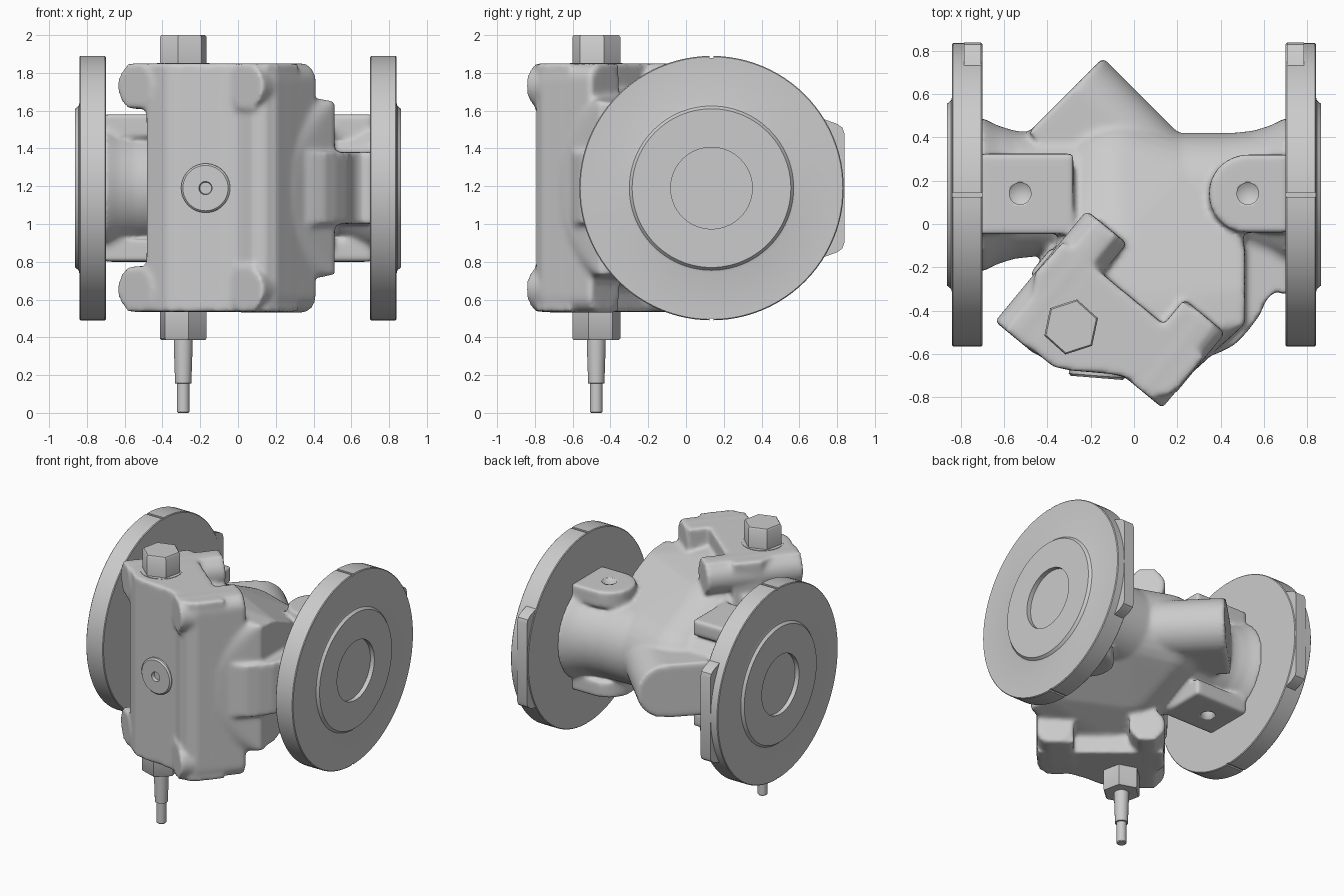
import bpy, bmesh, math
from mathutils import Vector, Matrix

if "Cube" in bpy.data.objects:
    bpy.data.objects.remove(bpy.data.objects["Cube"])

YC, ZC = 0.135, 1.19                      # pipe axis
A = math.radians(39.5)
C, S = math.cos(A), math.sin(A)


def uv(u, v):
    """Slanted bonnet coordinates to x, y."""
    return (u * C + v * S, -u * S + v * C)


def smooth_by_angle():
    bpy.ops.object.shade_smooth_by_angle(angle=math.radians(35))


def finish(bm, name, smooth=True):
    bmesh.ops.recalc_face_normals(bm, faces=bm.faces)
    me = bpy.data.meshes.new(name)
    bm.to_mesh(me)
    bm.free()
    ob = bpy.data.objects.new(name, me)
    bpy.context.collection.objects.link(ob)
    bpy.ops.object.select_all(action='DESELECT')
    bpy.context.view_layer.objects.active = ob
    ob.select_set(True)
    if smooth:
        smooth_by_angle()
    return ob


def prism(bm, pts, z0, z1, mat=Matrix()):
    rings = [[bm.verts.new(mat @ Vector((x, y, z))) for x, y in pts] for z in (z0, z1)]
    n = len(pts)
    bm.faces.new(rings[0][::-1])
    bm.faces.new(rings[1])
    for i in range(n):
        j = (i + 1) % n
        bm.faces.new((rings[0][i], rings[0][j], rings[1][j], rings[1][i]))


def uv_box(bm, u0, u1, v0, v1, z0, z1):
    prism(bm, [uv(u0, v0), uv(u1, v0), uv(u1, v1), uv(u0, v1)], z0, z1)


def revolve(bm, profile, origin, axis, seg=64, rot=0.0):
    """Revolve (radius, height) points, starting and ending on the axis."""
    q = Vector(axis).to_track_quat('Z', 'Y')
    rings = []
    for r, h in profile:
        n = seg if r > 0 else 1
        rings.append([bm.verts.new(Vector(origin) + q @ Vector(
            (r * math.cos(rot + 2 * math.pi * i / seg), r * math.sin(rot + 2 * math.pi * i / seg), h)))
            for i in range(n)])
    for a, b in zip(rings, rings[1:]):
        for i in range(seg):
            j = (i + 1) % seg
            f = [a[i % len(a)], a[j % len(a)], b[j % len(b)], b[i % len(b)]]
            bm.faces.new(list(dict.fromkeys(f)))


def lathe(name, profile, origin, axis, seg=64, rot=0.0):
    bm = bmesh.new()
    revolve(bm, profile, origin, axis, seg, rot)
    return finish(bm, name)


def rod(bm, r, p0, p1, seg=40):
    d = Vector(p1) - Vector(p0)
    revolve(bm, [(0, 0), (r, 0), (r, d.length), (0, d.length)], p0, d, seg)


def cut(ob, cutter):
    cutter.hide_render = cutter.hide_viewport = True
    m = ob.modifiers.new("cut", 'BOOLEAN')
    m.object, m.operation = cutter, 'DIFFERENCE'


# valve casting: tapering belly as a hull of rounded sections and balls
bm = bmesh.new()
for uc, v, a, b in ((0.22, -0.32, 0.43, 0.54), (0.19, -0.03, 0.47, 0.45)):
    for i in range(48):
        t = 2 * math.pi * i / 48
        cu = math.copysign(abs(math.cos(t)) ** 0.65, math.cos(t))
        cz = math.copysign(abs(math.sin(t)) ** 0.65, math.sin(t))
        bm.verts.new((*uv(uc + a * cu, v), ZC + b * cz))
for s in (-1, 1):                          # flattened right flank
    for y, h in ((-0.46, 0.46), (-0.3, 0.44), (-0.12, 0.36)):
        bm.verts.new((0.512, y, ZC + s * h))
for x, y, r in ((-0.08, 0.19, 0.31), (0.17, 0.12, 0.3)):
    for i in range(1, 16):
        for j in range(32):
            p, t = math.pi * i / 16, math.pi * j / 16
            bm.verts.new((x + r * math.sin(p) * math.cos(t), y + r * math.sin(p) * math.sin(t), ZC + r * math.cos(p)))
bmesh.ops.convex_hull(bm, input=bm.verts[:])
bmesh.ops.delete(bm, geom=[v for v in bm.verts if not v.link_faces], context='VERTS')

# flared necks to both flanges
for s in (-1, 1):
    revolve(bm, [(0, 0), (0.285, 0), (0.285, 0.45), (0.295, 0.55), (0.32, 0.63), (0.36, 0.71), (0, 0.71)],
            (0, YC, ZC), (s, 0, 0))

# slanted bonnet block
block = [(-0.015, -0.745), (0.13, -0.745), (0.2, -0.71), (0.36, -0.6), (0.45, -0.555), (0.56, -0.555),
         (0.62, -0.52), (0.64, -0.45), (0.64, -0.27), (-0.2, -0.27), (-0.208, -0.47)]
prism(bm, [uv(*p) for p in block], 0.535, 1.85)
# right flank of the bonnet, rounded at top and bottom
corner = [(0.56 + 0.085 * math.cos(t), 0.575 + 0.085 * math.sin(t)) for t in [i * math.pi / 12 for i in range(7)]]
section = [(0.4, ZC + h) for h in (0.66, -0.66)] + [(u, ZC - h) for u, h in corner[::-1]] + [(u, ZC + h) for u, h in corner]
uzv = Matrix(((C, 0, S, 0), (-S, 0, C, 0), (0, 1, 0, 0), (0, 0, 0, 1)))
prism(bm, section, -0.47, -0.13, uzv)
# left flank strip
uv_box(bm, -0.225, 0, -0.48, -0.33, 0.77, 1.61)
# round bolt lugs at the bonnet corners
for z in (0.655, 1.73):
    for u, v0, v1 in ((-0.088, -0.755, -0.09), (0.52, -0.572, -0.12)):
        rod(bm, 0.122, (*uv(u, v0), z), (*uv(u, v1), z))
        uv_box(bm, u - 0.06, u + 0.06, v0, v1, z - 0.12, z + 0.12)
# rear rounded wedge
rod(bm, 0.195, (-0.28, 0.63, 1.17), (0.1, 0.25, 1.17))
prism(bm, [(-0.485, 0.425), (-0.28, 0.63), (0.0, 0.35), (-0.2, 0.14)], 0.975, 1.365)
# side rib towards the right flange
prism(bm, [(0.25, -0.6), (0.38, -0.6), (0.46, -0.56), (0.52, -0.5), (0.58, -0.42), (0.61, -0.35), (0.65, -0.31),
           (0.71, -0.33), (0.71, 0.1), (0.3, 0.1)], 1.0, 1.38)
# lug plates above and below the necks
arc = [(0.525 + 0.18 * math.cos(math.radians(t)), 0.14 + 0.18 * math.sin(math.radians(t))) for t in range(90, 271, 10)]
for z in (0.80, 1.465):
    prism(bm, [(-0.71, -0.045), (-0.28, -0.045), (-0.28, 0.325), (-0.71, 0.325)], z, z + 0.115)
    prism(bm, arc + [(0.71, -0.04), (0.71, 0.32)], z, z + 0.115)
body = finish(bm, "valve_body", smooth=False)
m = body.modifiers.new("fuse", 'REMESH')
m.mode, m.voxel_size, m.use_smooth_shade = 'VOXEL', 0.015, True
m = body.modifiers.new("cast_fillets", 'SMOOTH')
m.factor, m.iterations = 0.5, 7

# blind holes in the lug plates
bm = bmesh.new()
for x in (-0.525, 0.525):
    for s in (-1, 1):
        revolve(bm, [(0, 0), (0.05, 0.03), (0.05, 0.2), (0, 0.2)], (x, 0.14, ZC + s * 0.27), (0, 0, s), 24)
cut(body, finish(bm, "hole_cutter"))

# notch cutter for the flange rims
bm = bmesh.new()
for z in (ZC - 0.7, ZC + 0.7):
    bmesh.ops.create_cube(bm, size=1, matrix=Matrix.Translation((0, YC, z)) @ Matrix.Diagonal((2, 0.02, 0.02, 1)))
notch = finish(bm, "notch_cutter")

pad = [(0.5, 0.8), (0.73, 0.825), (0.8, 0.85), (0.828, 0.87), (0.838, 0.9),
       (0.838, 1.48), (0.828, 1.51), (0.8, 1.53), (0.73, 1.555), (0.5, 1.58)]
yz_to_x = Matrix(((0, 0, 1, 0), (1, 0, 0, 0), (0, 1, 0, 0), (0, 0, 0, 1)))
for s, side in ((-1, "left"), (1, "right")):
    # flange with raised face and shallow bore
    fl = lathe(side + "_flange", [(0, 0.70), (0.695, 0.70), (0.70, 0.705), (0.70, 0.835), (0.695, 0.84),
                                  (0.45, 0.84), (0.435, 0.844), (0.42, 0.862), (0.216, 0.862), (0.216, 0.83),
                                  (0, 0.83)], (0, YC, ZC), (s, 0, 0), 96)
    cut(fl, notch)
    bpy.ops.object.convert(target='MESH')
    smooth_by_angle()
    # rear pad on the flange
    bm = bmesh.new()
    prism(bm, pad, s * 0.705, s * 0.785, yz_to_x)
    finish(bm, side + "_flange_pad")

# front plug with dimple
lathe("front_plug", [(0, -0.05), (0.13, -0.05), (0.13, 0.02), (0.12, 0.03), (0.035, 0.03), (0.03, 0.0), (0, -0.01)],
      (-0.17, -0.68, ZC), (-0.08, -1, 0), 48)

# spindle: hex cap, washer, hex gland and tapered stem
SX, SY = -0.29, -0.475
hexa = [(0, 0), (0.13, 0), (0.13, 0.14), (0.122, 0.15), (0, 0.15)]
lathe("top_hex_cap", hexa, (SX, SY, 1.85), (0, 0, 1), 6, math.radians(18))
lathe("top_washer", [(0, 1.8), (0.14, 1.8), (0.14, 1.853), (0, 1.853)], (SX, SY, 0), (0, 0, 1), 40)
lathe("bottom_hex_gland", hexa, (SX, SY, 0.535), (0, 0, -1), 6, math.radians(18))
lathe("stem", [(0, 0), (0.028, 0), (0.033, 0.006), (0.033, 0.155), (0.043, 0.157), (0.05, 0.36), (0.05, 0.42), (0, 0.42)],
      (SX, SY, 0), (0, 0, 1), 32)
